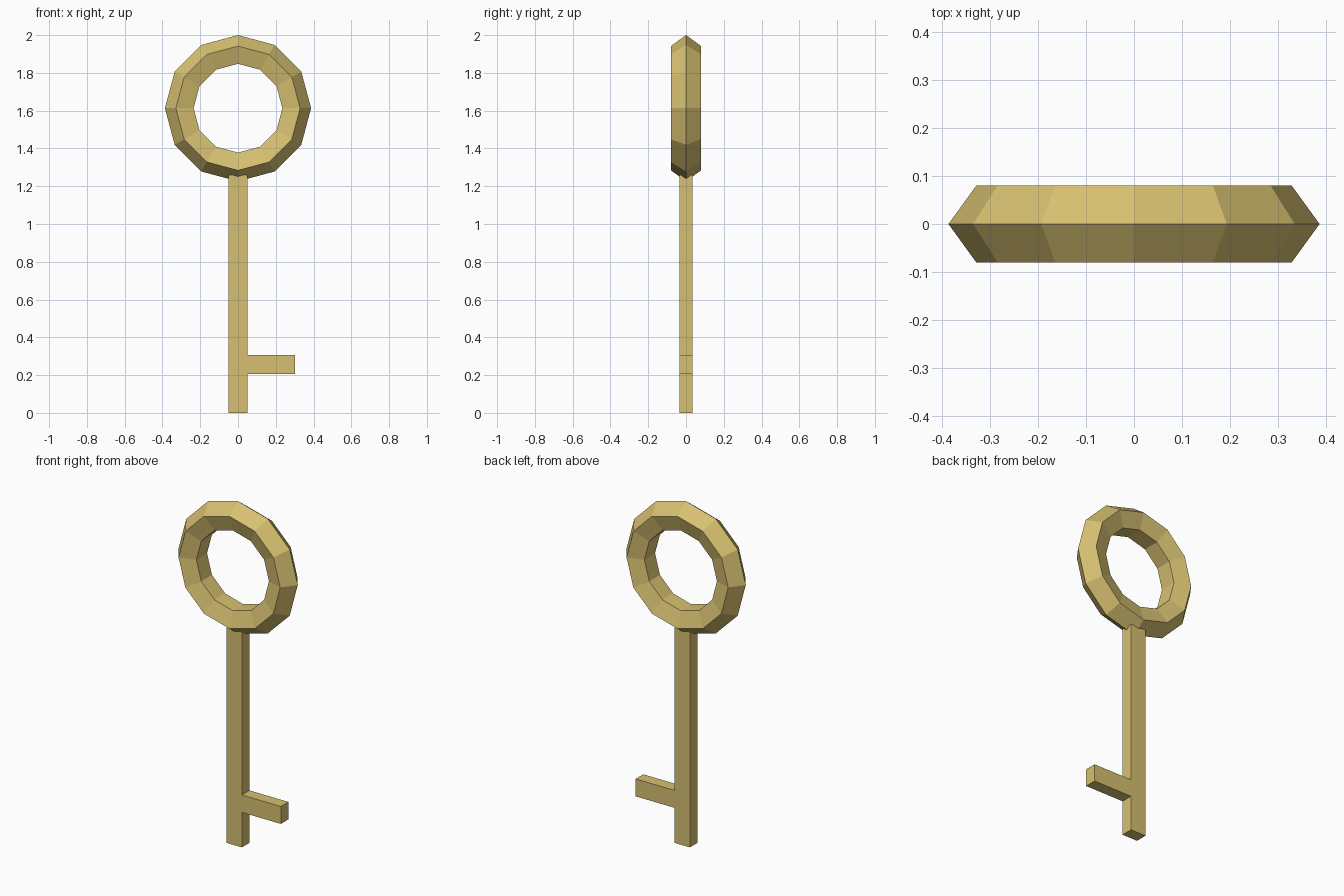
import bpy, bmesh
from math import sin, cos, tau

if "Cube" in bpy.data.objects:
    bpy.data.objects.remove(bpy.data.objects["Cube"])

brass = bpy.data.materials.new("brass")
brass.diffuse_color = (0.68, 0.53, 0.165, 1)
brass.use_nodes = True
brass.node_tree.nodes["Principled BSDF"].inputs["Base Color"].default_value = brass.diffuse_color


def finish(name, bm):
    bmesh.ops.recalc_face_normals(bm, faces=bm.faces)
    mesh = bpy.data.meshes.new(name)
    bm.to_mesh(mesh)
    bm.free()
    mesh.materials.append(brass)
    bpy.context.collection.objects.link(bpy.data.objects.new(name, mesh))


# Handle ring: five-sided tube swept around twelve steps
STEPS, SIDES, MAJOR, MINOR, CENTRE = 12, 5, 0.303, 0.084, 1.613
bm = bmesh.new()
rings = []
for i in range(STEPS):
    a = tau * i / STEPS
    ring = []
    for j in range(SIDES):
        b = tau * j / SIDES
        r = MAJOR + MINOR * cos(b)
        ring.append(bm.verts.new((r * cos(a), MINOR * sin(b), CENTRE + r * sin(a))))
    rings.append(ring)
for i in range(STEPS):
    p, q = rings[i], rings[(i + 1) % STEPS]
    for j in range(SIDES):
        k = (j + 1) % SIDES
        bm.faces.new((p[j], p[k], q[k], q[j]))
finish("handle_ring", bm)

# Shaft with its single tooth: one flat profile given thickness
HALF = 0.035
profile = [(-0.05, 0), (0.05, 0), (0.05, 0.205), (0.302, 0.205),
           (0.302, 0.307), (0.05, 0.307), (0.05, 1.26), (-0.05, 1.26)]
bm = bmesh.new()
face = bm.faces.new([bm.verts.new((x, -HALF, z)) for x, z in profile])
out = bmesh.ops.extrude_face_region(bm, geom=[face], use_keep_orig=True)
moved = [v for v in out["geom"] if isinstance(v, bmesh.types.BMVert)]
bmesh.ops.translate(bm, verts=moved, vec=(0, 2 * HALF, 0))
finish("shaft_and_tooth", bm)
